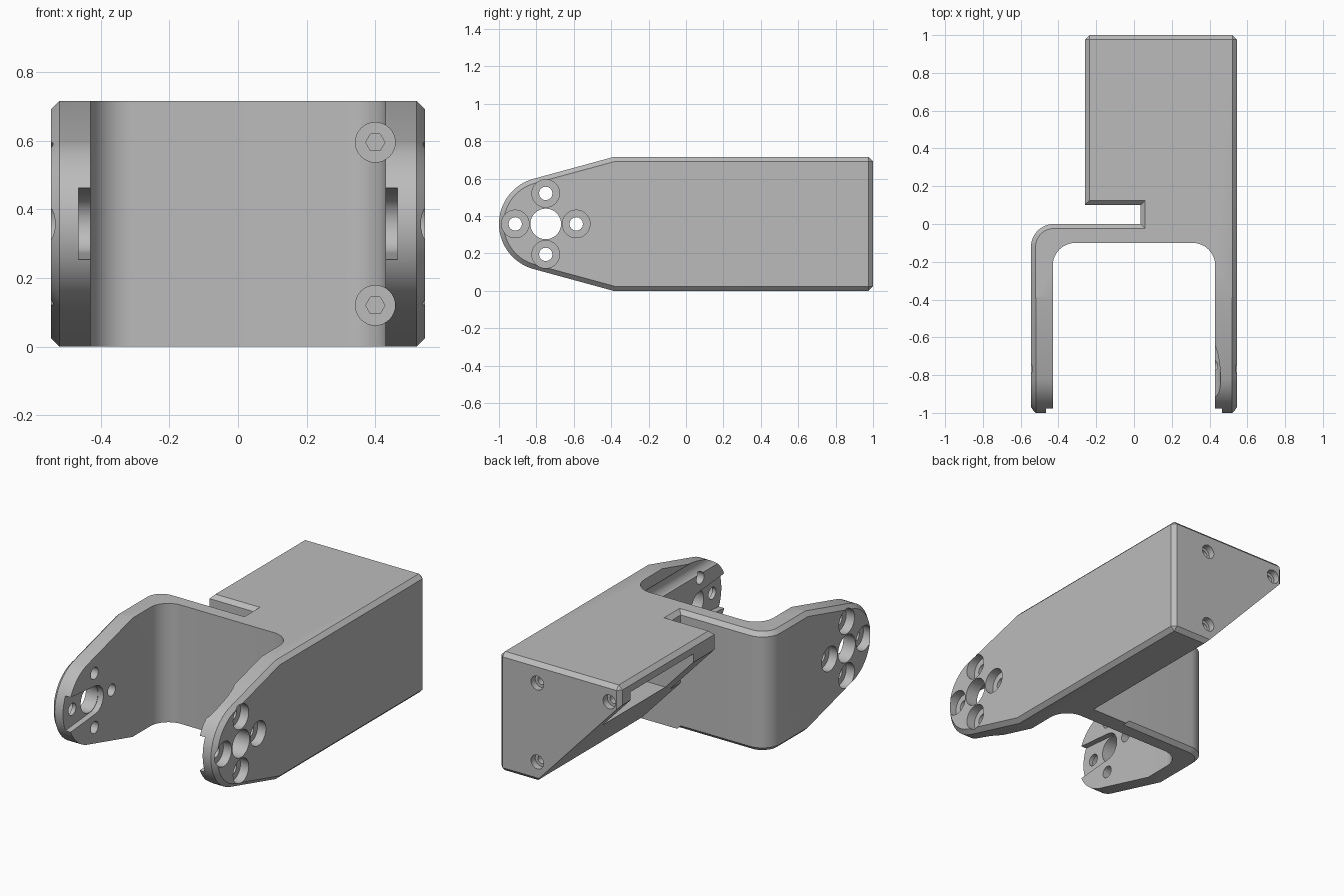
import bpy, bmesh, math
from mathutils import Vector

if "Cube" in bpy.data.objects:
    bpy.data.objects.remove(bpy.data.objects["Cube"])

HEIGHT, HALF, INNER = 0.715, 0.545, 0.43
MID = HEIGHT / 2
PIVOT = -0.75

grey = bpy.data.materials.new("matte_grey")
grey.use_nodes = True
colour = (0.5, 0.5, 0.5, 1)
grey.diffuse_color = colour
grey.node_tree.nodes["Principled BSDF"].inputs["Base Color"].default_value = colour


def arc(cx, cy, r, start, end, steps=12):
    angles = [math.radians(start + (end - start) * i / steps) for i in range(steps + 1)]
    return [(cx + r * math.cos(a), cy + r * math.sin(a)) for a in angles]


def prism(name, axis, points, low, high, chamfer=0, rule=None, flare=None):
    """Extrude a 2D outline along an axis, optionally chamfering edges chosen by a rule."""
    place = {"x": lambda a, b, h: (h, a, b),
             "y": lambda a, b, h: (a, h, b),
             "z": lambda a, b, h: (a, b, h)}[axis]
    bm = bmesh.new()
    bottom = [bm.verts.new(place(a, b, low)) for a, b in points]
    top = [bm.verts.new(place(a, b, high)) for a, b in (flare or points)]
    bm.faces.new(bottom)
    bm.faces.new(top[::-1])
    for i in range(len(points)):
        j = (i + 1) % len(points)
        bm.faces.new((bottom[i], top[i], top[j], bottom[j]))
    bmesh.ops.recalc_face_normals(bm, faces=bm.faces)
    if chamfer:
        edges = [e for e in bm.edges if rule(*(v.co for v in e.verts))]
        bmesh.ops.bevel(bm, geom=edges, offset=chamfer, segments=1,
                        affect='EDGES', clamp_overlap=False)
        bmesh.ops.recalc_face_normals(bm, faces=bm.faces)
    mesh = bpy.data.meshes.new(name)
    bm.to_mesh(mesh)
    bm.free()
    mesh.materials.append(grey)
    obj = bpy.data.objects.new(name, mesh)
    bpy.context.collection.objects.link(obj)
    return obj


def combine(cutter, operation='DIFFERENCE'):
    """Apply a boolean to the bracket and discard the cutter."""
    mod = bracket.modifiers.new("cut", 'BOOLEAN')
    mod.operation, mod.solver, mod.object = operation, 'EXACT', cutter
    bpy.context.view_layer.objects.active = bracket
    bpy.ops.object.modifier_apply(modifier=mod.name)
    bpy.data.objects.remove(cutter)


def drill(axis, a, b, r, low, high, sides=32):
    combine(prism("drill", axis, arc(a, b, r, 0, 360 - 360 / sides, sides - 1), low, high))


def rect(a0, a1, b0, b1):
    return [(a0, b0), (a1, b0), (a1, b1), (a0, b1)]


# Plan outline: fork, cross web, cable slot and rear block
plan = [(-HALF, -1.1), (-INNER, -1.1)]
plan += arc(-0.31, -0.22, 0.12, 180, 90)
plan += arc(0.31, -0.22, 0.12, 90, 0)
plan += [(INNER, -1.1), (HALF, -1.1), (HALF, 1), (-0.26, 1), (-0.26, 0.1),
         (0.035, 0.1), (0.035, 0)]
plan += arc(-0.425, -0.12, 0.12, 90, 180)


def outer_edge(p, q):
    if abs(p.z - q.z) > 0.01:
        return p.y > 0.99
    return not any(abs(v.x) < 0.435 and v.y < -0.09 for v in (p, q))


bracket = prism("hinge_bracket", "z", plan, 0, HEIGHT, 0.024, outer_edge)
bracket.select_set(True)

# Side outline: tapered arms with round ends
side = [(1.2, 0.761), (-0.22, 0.761)]
side += arc(PIVOT, MID, 0.25, 105.3, 254.7, 28)
side += [(-0.22, HEIGHT - 0.761), (1.2, HEIGHT - 0.761)]
combine(prism("side_shape", "x", side, -HALF - 0.002, HALF + 0.002, 0.027,
              lambda p, q: abs(p.x - q.x) < 0.01), 'INTERSECT')

# Sloped underside of the rear block
combine(prism("slope", "y", [(0.356, -0.06), (-0.316, 0.66), (-0.316, -0.06)], 0.001, 1.1))

# Rounded pocket in the open side of the block
pocket = [(-0.5, 0.3)] + arc(0.12, 0.38, 0.08, -90, 0, 6)
pocket += arc(0.12, 0.82, 0.08, 0, 90, 6) + [(-0.5, 0.9)]
combine(prism("pocket", "z", pocket, 0.4, 0.65))

# Pivot holes, counterbores and horn recess in both arms
for s in (-1, 1):
    def span(a, b):
        return sorted((s * a, s * b))

    horn = [(-1.1, MID + 0.115), (PIVOT, MID + 0.085)]
    horn += arc(PIVOT, MID, 0.085, 90, -90)[1:] + [(-1.1, MID - 0.115)]
    combine(prism("horn", "x", horn, *span(0.4, 0.465)))
    drill("x", PIVOT, MID, 0.082, *span(0.35, 0.6))
    for k in range(4):
        y = PIVOT + 0.163 * math.cos(k * math.pi / 2)
        z = MID + 0.163 * math.sin(k * math.pi / 2)
        drill("x", y, z, 0.036, *span(0.35, 0.6), sides=16)
        drill("x", y, z, 0.074, *span(0.49, 0.6))

# Screw seats in the web, with access grooves along the arm
for z in (0.12, 0.595):
    drill("y", 0.4, z, 0.058, -1.1, -0.06)
    drill("y", 0.4, z, 0.028, -0.08, 0.25, sides=6)

# Screw holes in the rear face
for x, z in ((0.29, 0.12), (0.29, 0.595), (-0.19, 0.61)):
    drill("y", x, z, 0.042, 0.96, 1.1, sides=24)
    drill("y", x, z, 0.024, 0.85, 1.1, sides=12)

bpy.context.view_layer.objects.active = bracket
bpy.ops.object.shade_smooth_by_angle(angle=math.radians(25))
